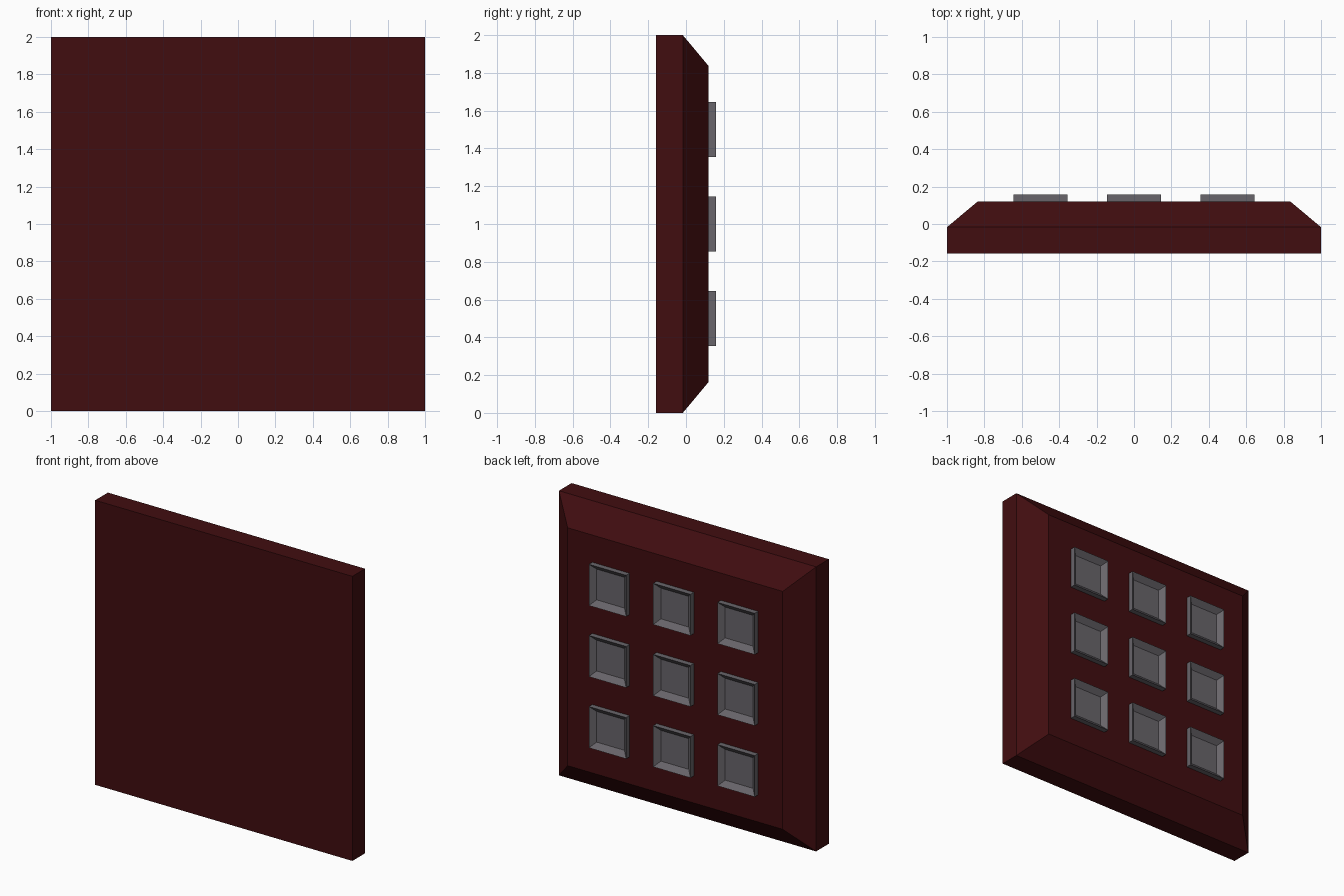
import bpy, bmesh

if "Cube" in bpy.data.objects:
    bpy.data.objects.remove(bpy.data.objects["Cube"])


def material(name, color):
    mat = bpy.data.materials.new(name)
    mat.diffuse_color = color
    mat.use_nodes = True
    mat.node_tree.nodes["Principled BSDF"].inputs["Base Color"].default_value = mat.diffuse_color
    return mat


def lofted_block(name, center, rings, mat):
    """Stack square rings (half size, y) facing +y, capped at both ends."""
    cx, cz = center
    bm = bmesh.new()
    loops = [[bm.verts.new((cx + sx * h, y, cz + sz * h))
              for sx, sz in ((-1, -1), (1, -1), (1, 1), (-1, 1))]
             for h, y in rings]
    for a, b in zip(loops, loops[1:]):
        for i in range(4):
            j = (i + 1) % 4
            bm.faces.new((a[i], a[j], b[j], b[i]))
    bm.faces.new(loops[0])
    bm.faces.new(loops[-1])
    bmesh.ops.recalc_face_normals(bm, faces=bm.faces)
    mesh = bpy.data.meshes.new(name)
    bm.to_mesh(mesh)
    bm.free()
    mesh.materials.append(mat)
    obj = bpy.data.objects.new(name, mesh)
    bpy.context.collection.objects.link(obj)
    return obj


maroon = material("dark_maroon", (0.053, 0.004, 0.005, 1))
grey = material("dark_grey", (0.14, 0.13, 0.145, 1))

# Square slab with a wide chamfer around the back
lofted_block("panel", (0, 1), [(1, -0.158), (1, -0.017), (0.836, 0.12)], maroon)

# Three by three grid of dished square studs
for row in range(3):
    for col in range(3):
        lofted_block(f"stud_{row}_{col}", (-0.5 + 0.5 * col, 0.5 + 0.5 * row),
                     [(0.145, 0.11), (0.145, 0.158), (0.108, 0.124)], grey)
